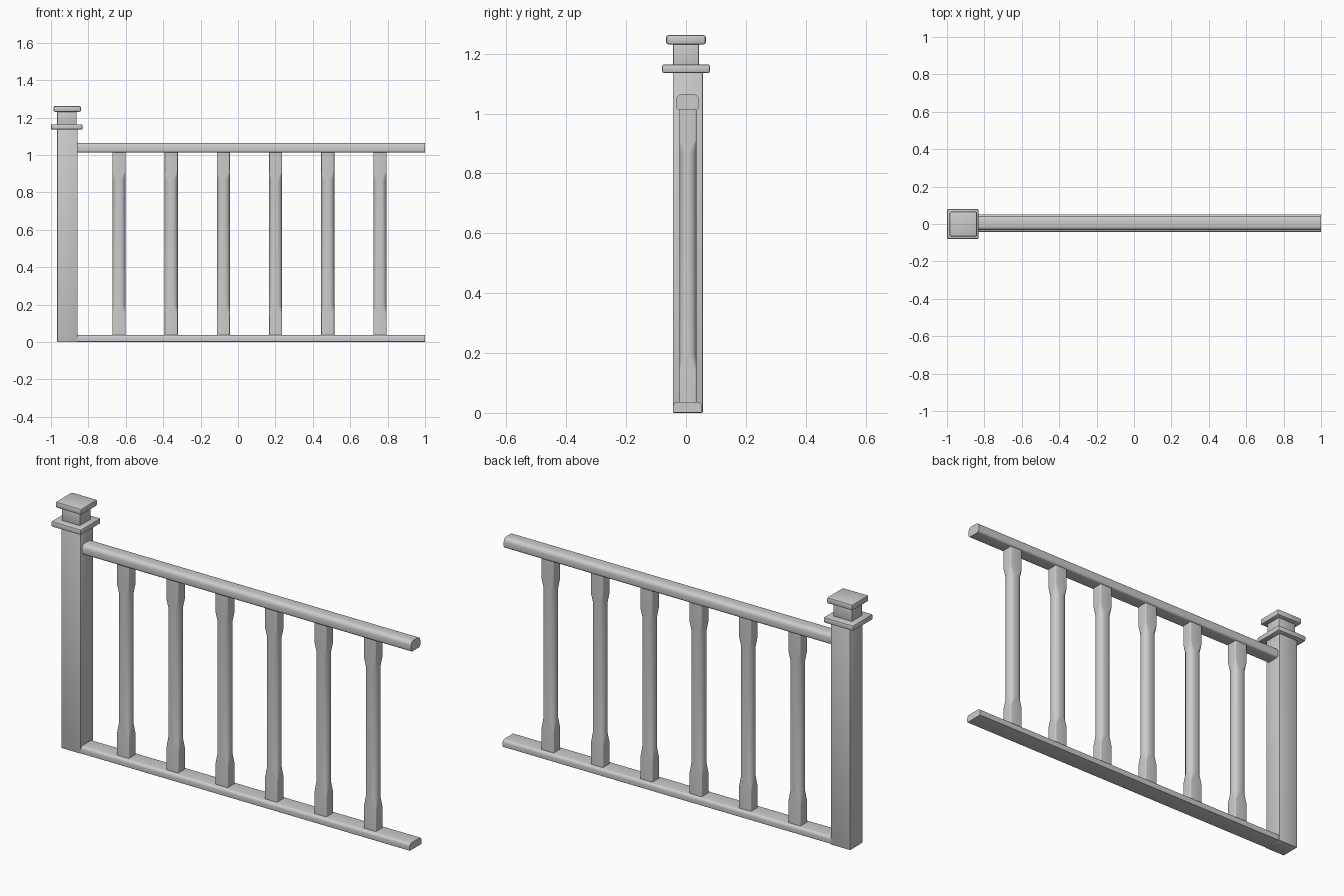
import bpy, bmesh, math

if "Cube" in bpy.data.objects:
    bpy.data.objects.remove(bpy.data.objects["Cube"])


def finish(name, bm):
    bmesh.ops.recalc_face_normals(bm, faces=bm.faces)
    mesh = bpy.data.meshes.new(name)
    bm.to_mesh(mesh)
    bm.free()
    ob = bpy.data.objects.new(name, mesh)
    bpy.context.collection.objects.link(ob)
    bpy.ops.object.select_all(action='DESELECT')
    ob.select_set(True)
    bpy.context.view_layer.objects.active = ob
    bpy.ops.object.shade_smooth_by_angle(angle=math.radians(35))
    return ob


def rounded_rect(a0, a1, b0, b1, r_low, r_high, seg=4):
    """Outline of a rectangle, with separate corner radii at low and high b."""
    pts = []
    corners = [(a1 - r_high, b1 - r_high, r_high), (a0 + r_high, b1 - r_high, r_high),
               (a0 + r_low, b0 + r_low, r_low), (a1 - r_low, b0 + r_low, r_low)]
    for i, (ca, cb, r) in enumerate(corners):
        for k in range(seg + 1):
            t = math.pi / 2 * (i + k / seg)
            pts.append((ca + r * math.cos(t), cb + r * math.sin(t)))
    return pts


def loft(name, rings):
    bm = bmesh.new()
    loops = [[bm.verts.new(p) for p in ring] for ring in rings]
    n = len(loops[0])
    for lo, hi in zip(loops, loops[1:]):
        for i in range(n):
            bm.faces.new((lo[i], lo[(i + 1) % n], hi[(i + 1) % n], hi[i]))
    bm.faces.new(loops[0])
    bm.faces.new(loops[-1])
    return finish(name, bm)


def block(name, x, y, z, bevel):
    bm = bmesh.new()
    bmesh.ops.create_cube(bm, size=1)
    for v in bm.verts:
        v.co = [lo + (c + 0.5) * (hi - lo) for c, (lo, hi) in zip(v.co, (x, y, z))]
    bmesh.ops.bevel(bm, geom=bm.edges[:], offset=bevel, segments=2,
                    profile=0.5, affect='EDGES')
    return finish(name, bm)


def rail(name, x0, x1, y0, y1, z0, z1, r_low, r_high):
    outline = rounded_rect(y0, y1, z0, z1, r_low, r_high)
    return loft(name, [[(x, y, z) for y, z in outline] for x in (x0, x1)])


# Newel post with stacked cap
block("newel_post", (-0.967, -0.858), (-0.044, 0.056), (0, 1.145), 0.003)
block("post_collar", (-1.0, -0.832), (-0.08, 0.08), (1.136, 1.164), 0.006)
block("post_neck", (-0.967, -0.863), (-0.043, 0.043), (1.155, 1.24), 0.003)
block("post_cap", (-0.986, -0.84), (-0.066, 0.066), (1.231, 1.262), 0.007)

# Rails
rail("top_rail", -0.88, 1.0, -0.033, 0.043, 1.012, 1.065, 0.012, 0.021)
rail("bottom_rail", -0.88, 1.0, -0.043, 0.052, 0.001, 0.037, 0.003, 0.014)

# Balusters: square ends easing into a rounded shaft
stations = [(0.03, 0.005), (0.145, 0.005), (0.195, 0.027),
            (0.865, 0.027), (0.91, 0.005), (1.02, 0.005)]
for i in range(6):
    cx = -0.636 + i * 0.279
    rings = [[(x, y, z) for x, y in
              rounded_rect(cx - 0.035, cx + 0.035, -0.022, 0.035, r, r)]
             for z, r in stations]
    loft(f"baluster_{i + 1}", rings)
